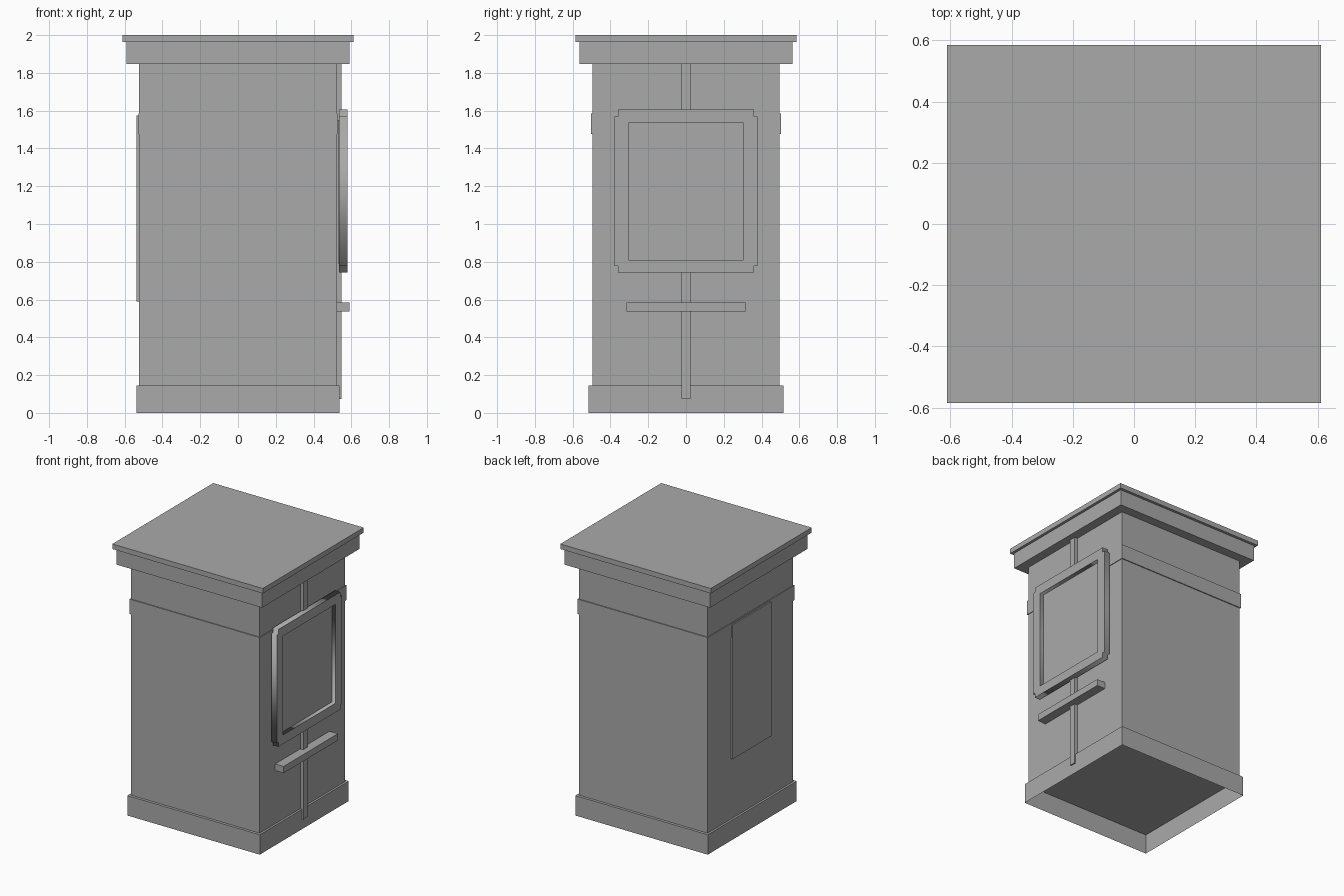
import bpy
import bmesh
from math import radians

cube = bpy.data.objects.get("Cube")
if cube:
    bpy.data.objects.remove(cube, do_unlink=True)

# Single grey finish
grey = bpy.data.materials.new("plain_grey")
grey.use_nodes = True
COLOUR = (0.4, 0.4, 0.4, 1)
grey.diffuse_color = COLOUR
grey.node_tree.nodes["Principled BSDF"].inputs["Base Color"].default_value = COLOUR


def box(name, x, y, z, open_bottom=False):
    """Box from (low, high) ranges, optionally without its underside."""
    bm = bmesh.new()
    bmesh.ops.create_cube(bm, size=1)
    for v in bm.verts:
        v.co = [r[0] if c < 0 else r[1] for c, r in zip(v.co, (x, y, z))]
    if open_bottom:
        under = [f for f in bm.faces if f.normal.z < -0.5]
        bmesh.ops.delete(bm, geom=under, context='FACES_ONLY')
    mesh = bpy.data.meshes.new(name)
    bm.to_mesh(mesh)
    bm.free()
    mesh.materials.append(grey)
    obj = bpy.data.objects.new(name, mesh)
    bpy.context.collection.objects.link(obj)
    return obj


def tier(name, half_x, half_y, low, high, open_bottom=False):
    return box(name, (-half_x, half_x), (-half_y, half_y), (low, high), open_bottom)


# Stacked tiers of the pillar; the plinth is an open shell underneath
tier("plinth", 0.538, 0.516, 0, 0.146, open_bottom=True)
tier("body", 0.523, 0.496, 0.146, 1.846)
tier("band", 0.528, 0.503, 1.477, 1.586)
tier("cornice", 0.591, 0.565, 1.846, 1.963)
tier("cap", 0.611, 0.585, 1.963, 2.0)

# Fittings on the two sides
box("side_panel", (-0.537, -0.52), (-0.225, 0.225), (0.589, 1.575))
box("centre_strip", (0.52, 0.547), (-0.024, 0.024), (0.074, 1.846))
box("ledge", (0.52, 0.591), (-0.315, 0.315), (0.536, 0.585))
box("frame_back", (0.53, 0.549), (-0.32, 0.32), (0.79, 1.55))

# Frame with notched corners and a rectangular opening
wide, narrow, inner = 0.378, 0.36, 0.305
low, low_notch, high_notch, high = 0.743, 0.777, 1.57, 1.605
half = [(narrow, low), (narrow, low_notch), (wide, low_notch),
        (wide, high_notch), (narrow, high_notch), (narrow, high)]
outline = half + [(-y, z) for y, z in reversed(half)]
opening = [(-inner, 0.81), (inner, 0.81), (inner, 1.536), (-inner, 1.536)]

curve = bpy.data.curves.new("frame", 'CURVE')
curve.dimensions = '2D'
curve.fill_mode = 'BOTH'
curve.extrude = 0.022
for loop in (outline, opening):
    spline = curve.splines.new('POLY')
    spline.points.add(len(loop) - 1)
    for point, (y, z) in zip(spline.points, loop):
        point.co = (y, z, 0, 1)
    spline.use_cyclic_u = True
curve.materials.append(grey)
frame = bpy.data.objects.new("frame", curve)
frame.rotation_euler = (radians(90), 0, radians(90))
frame.location.x = 0.558
bpy.context.collection.objects.link(frame)
bpy.ops.object.select_all(action='DESELECT')
frame.select_set(True)
bpy.context.view_layer.objects.active = frame
bpy.ops.object.convert(target='MESH')
